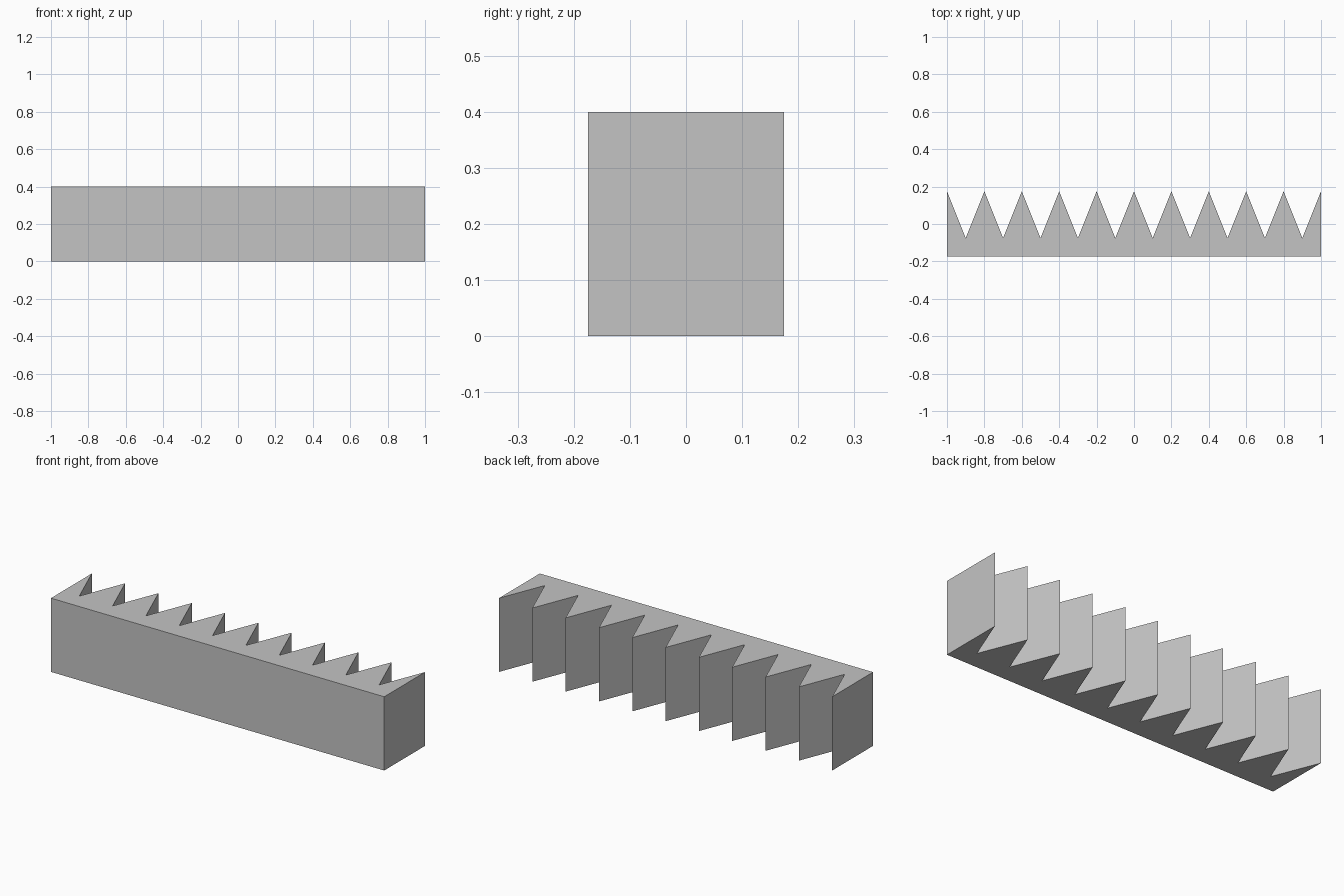
import bpy
import bmesh

cube = bpy.data.objects.get("Cube")
if cube:
    bpy.data.objects.remove(cube, do_unlink=True)

# Dimensions
LENGTH, HEIGHT = 2.0, 0.4
FRONT, VALLEY, PEAK = -0.175, -0.075, 0.175
TEETH = 10

# Single grey material
grey = bpy.data.materials.new("plain grey")
grey.use_nodes = True
colour = (0.55, 0.55, 0.55, 1)
grey.diffuse_color = colour
grey.node_tree.nodes["Principled BSDF"].inputs["Base Color"].default_value = colour

# Plan profile: straight front edge, zigzag back edge
half = LENGTH / 2
step = LENGTH / (2 * TEETH)
profile = [(-half, FRONT), (half, FRONT)]
for i in range(2 * TEETH + 1):
    profile.append((half - i * step, VALLEY if i % 2 else PEAK))

# Extrude the profile upwards into a solid toothed bar
bm = bmesh.new()
base = bm.faces.new([bm.verts.new((x, y, 0)) for x, y in profile])
top = bmesh.ops.extrude_face_region(bm, geom=[base], use_keep_orig=True)
top_verts = [g for g in top["geom"] if isinstance(g, bmesh.types.BMVert)]
bmesh.ops.translate(bm, verts=top_verts, vec=(0, 0, HEIGHT))
bmesh.ops.recalc_face_normals(bm, faces=bm.faces)

mesh = bpy.data.meshes.new("toothed_rack")
bm.to_mesh(mesh)
bm.free()
mesh.materials.append(grey)
rack = bpy.data.objects.new("toothed_rack", mesh)
bpy.context.collection.objects.link(rack)
